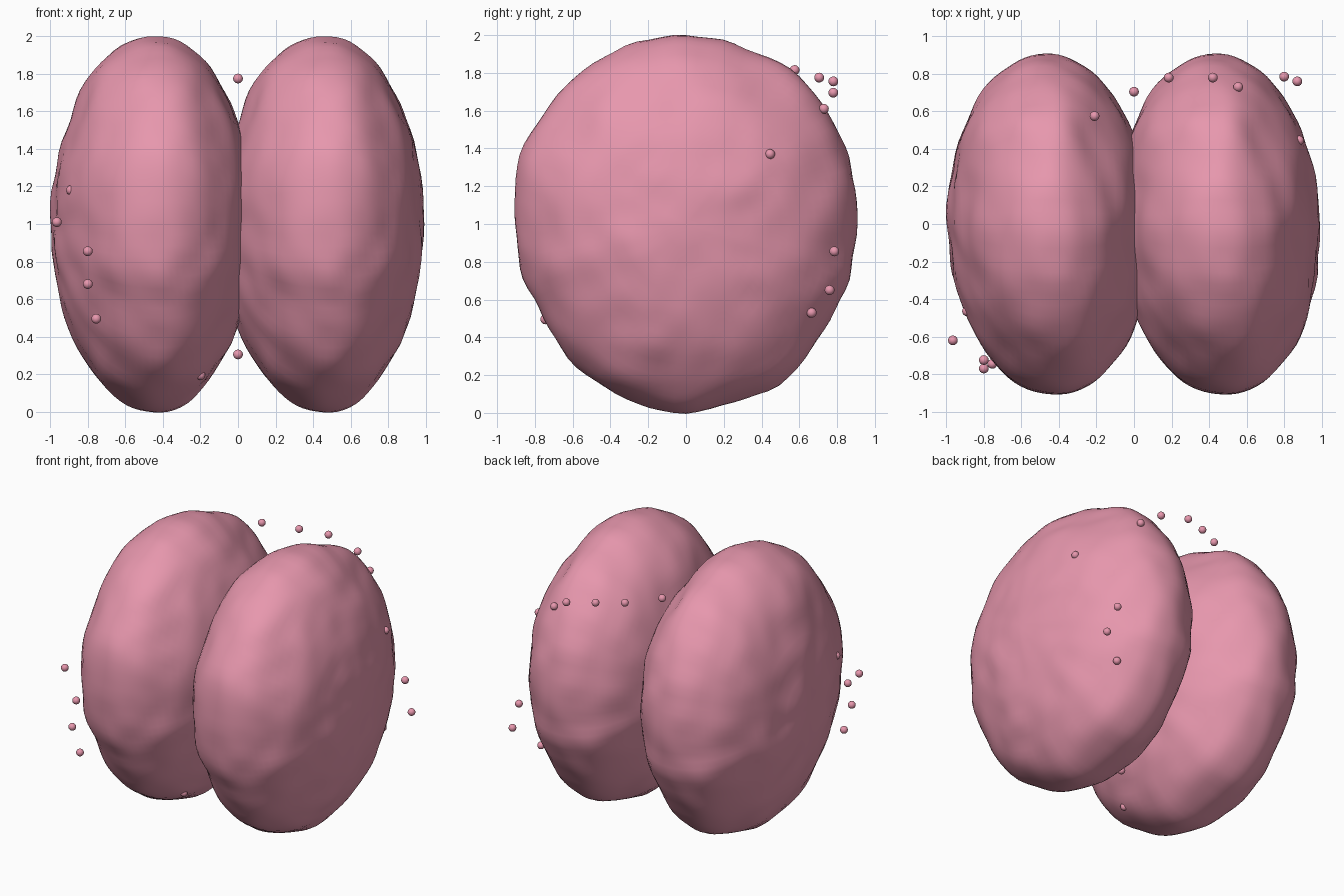
import bpy, bmesh, math
from mathutils import Vector, noise

if "Cube" in bpy.data.objects:
    bpy.data.objects.remove(bpy.data.objects["Cube"])

pink = bpy.data.materials.new("pink")
pink.diffuse_color = (0.8, 0.31, 0.42, 1)
pink.use_nodes = True
pink.node_tree.nodes["Principled BSDF"].inputs["Base Color"].default_value = pink.diffuse_color

# Side outline of a lobe (y, z)
OUTLINE = [(-.05, 2), (-.3, 1.95), (-.45, 1.86), (-.6, 1.76), (-.8, 1.51), (-.87, 1.4),
           (-.9, 1.1), (-.9, .9), (-.88, .75), (-.8, .57), (-.7, .4), (-.55, .24),
           (-.4, .12), (-.2, .04), (.05, 0), (.2, .04), (.4, .12), (.53, .18),
           (.65, .33), (.8, .56), (.87, .7), (.87, .85), (.9, 1.1), (.87, 1.3),
           (.8, 1.5), (.7, 1.66), (.6, 1.79), (.4, 1.89), (.2, 1.96)]
POLAR = sorted((math.atan2(z - 1, y) % math.tau, math.hypot(y, z - 1)) for y, z in OUTLINE)
POLAR = [(POLAR[-1][0] - math.tau, POLAR[-1][1])] + POLAR + [(POLAR[0][0] + math.tau, POLAR[0][1])]

# Shallow dents: local position and depth
DENTS = [((-.09, -.75, .5), .015), ((-.25, -.7, -.4), .025), ((.25, .45, .72), .02)]
SHEAR = 0.028


def raw_radius(a):
    a %= math.tau
    for (a0, r0), (a1, r1) in zip(POLAR, POLAR[1:]):
        if a0 <= a <= a1:
            return r0 + (r1 - r0) * (a - a0) / (a1 - a0)
    return 0.9


def radius(a):
    return sum(raw_radius(a + d) for d in (-.08, -.04, 0, .04, .08)) / 5


def lobe_point(t, a):
    # Elliptical section, skewed so it leans across the depth
    rho = max(math.cos(t), 0) * radius(a)
    p = Vector((0.538 * math.sin(t), rho * math.cos(a), rho * math.sin(a)))
    n = Vector((p.x * 3.5, p.y * 1.2, p.z)).normalized()
    bump = 0.018 * noise.noise(p * 3.2) + 0.012 * noise.noise(p * 6) + 0.003
    for q, depth in DENTS:
        bump -= depth * math.exp(-(p - Vector(q)).length_squared / 0.02)
    p += n * bump
    p.x -= SHEAR * p.y
    return p + Vector((0, 0, 1))


def make_object(name, bm):
    bmesh.ops.recalc_face_normals(bm, faces=bm.faces)
    for f in bm.faces:
        f.smooth = True
    me = bpy.data.meshes.new(name)
    bm.to_mesh(me)
    bm.free()
    me.materials.append(pink)
    ob = bpy.data.objects.new(name, me)
    bpy.context.collection.objects.link(ob)
    return ob


# Lumpy lobe, built as rings around the x axis
N, M = 96, 48
bm = bmesh.new()
rings = [[bm.verts.new(lobe_point(-math.pi / 2 + math.pi * i / M, math.tau * j / N))
          for j in range(N)] for i in range(1, M)]
for r0, r1 in zip(rings, rings[1:]):
    for j in range(N):
        k = (j + 1) % N
        bm.faces.new((r0[j], r0[k], r1[k], r1[j]))
for ring, t in ((rings[0], -math.pi / 2), (rings[-1], math.pi / 2)):
    pole = bm.verts.new(lobe_point(t, 0))
    for j in range(N):
        bm.faces.new((ring[j], ring[(j + 1) % N], pole))
left = make_object("left_lobe", bm)
left.location.x = -0.449

# The second lobe repeats the first and sinks slightly into it
right = left.copy()
right.name = "right_lobe"
right.location.x = 0.453
bpy.context.collection.objects.link(right)

# Small beads scattered around the lobes
BEADS = [(-.21, .575, 1.815), (0, .705, 1.775), (.185, .78, 1.755), (.42, .78, 1.695),
         (.555, .73, 1.61), (.88, .445, 1.37), (.8, .785, .855), (.87, .76, .65),
         (.705, .665, .53), (-.965, -.62, 1.01), (-.8, -.725, .855), (-.8, -.77, .68),
         (-.755, -.745, .495), (-.89, -.465, 1.18), (0, -.13, .305), (-.2, -.34, .195)]
for i, pos in enumerate(BEADS):
    bm = bmesh.new()
    bmesh.ops.create_uvsphere(bm, u_segments=16, v_segments=10, radius=0.026)
    make_object(f"bead_{i + 1}", bm).location = pos
